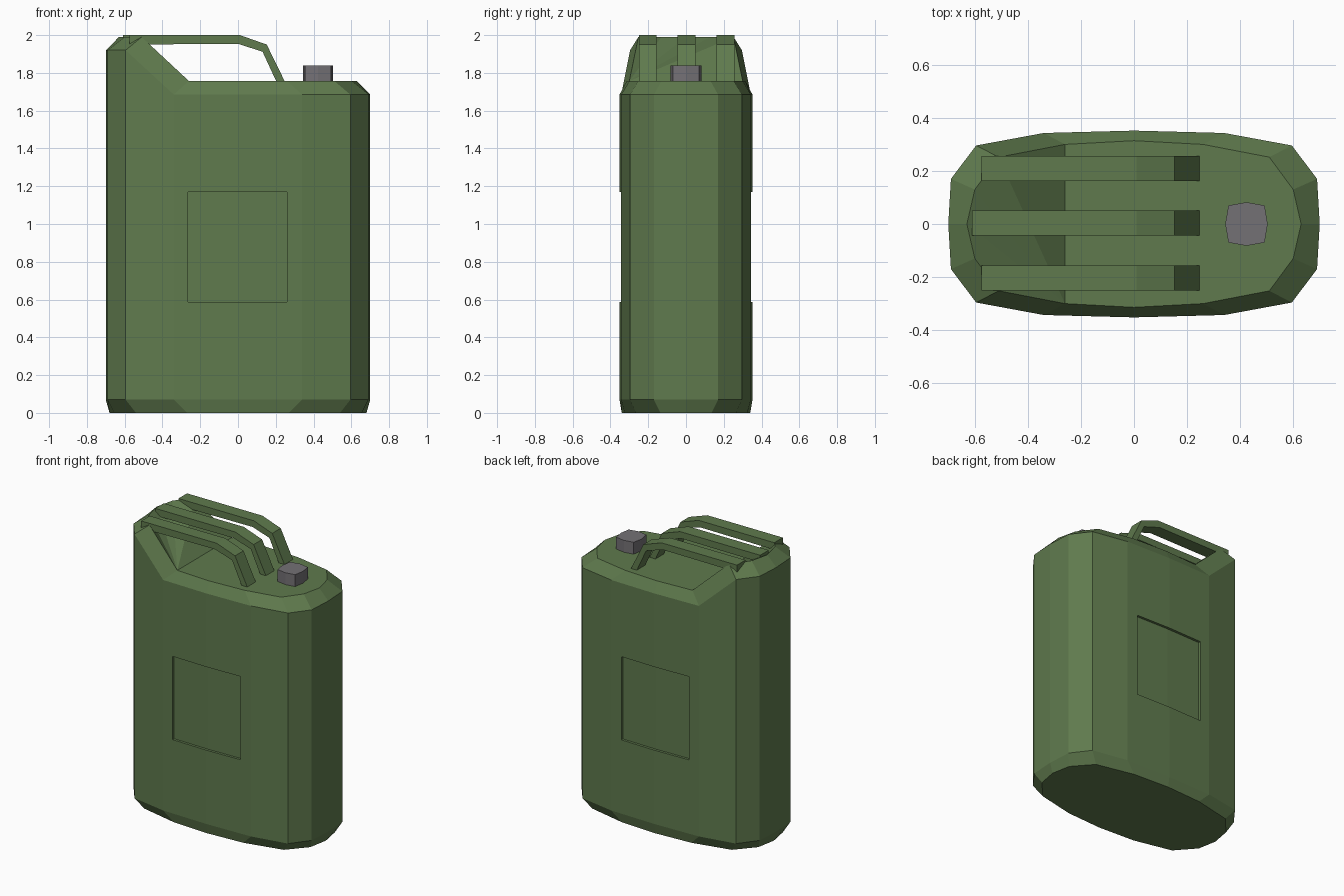
import bpy
import bmesh

default = bpy.data.objects.get("Cube")
if default:
    bpy.data.objects.remove(default, do_unlink=True)


def make_material(name, rgb):
    mat = bpy.data.materials.new(name)
    mat.use_nodes = True
    mat.diffuse_color = (*rgb, 1)
    mat.node_tree.nodes["Principled BSDF"].inputs["Base Color"].default_value = (*rgb, 1)
    return mat


GREEN = make_material("olive green", (0.115, 0.195, 0.075))
GREY = make_material("warm grey", (0.175, 0.165, 0.178))


def finish(bm, name, mat):
    bmesh.ops.recalc_face_normals(bm, faces=bm.faces)
    mesh = bpy.data.meshes.new(name)
    bm.to_mesh(mesh)
    bm.free()
    mesh.materials.append(mat)
    obj = bpy.data.objects.new(name, mesh)
    bpy.context.collection.objects.link(obj)
    return obj


def prism(name, points, offset, mat):
    """Extrude a closed outline by an offset vector."""
    bm = bmesh.new()
    face = bm.faces.new([bm.verts.new(p) for p in points])
    new = bmesh.ops.extrude_face_region(bm, geom=[face])["geom"]
    bmesh.ops.translate(bm, vec=offset,
                        verts=[v for v in new if isinstance(v, bmesh.types.BMVert)])
    return finish(bm, name, mat)


def full_ring(quarter):
    """Mirror a quarter outline, from +x to +y, into a closed ring."""
    half = quarter + [(-x, y) for x, y in reversed(quarter[:-1])]
    return half + [(x, -y) for x, y in reversed(half[1:-1])]


OUTER = full_ring([(0.70, 0), (0.69, 0.17), (0.595, 0.296), (0.34, 0.343), (0, 0.352)])
TOP = full_ring([(0.63, 0), (0.60, 0.13), (0.51, 0.252), (0.26, 0.30), (0, 0.314)])
BASE = full_ring([(0.68, 0), (0.655, 0.135), (0.54, 0.265), (0.27, 0.325), (0, 0.34)])


# Body: stacked rings, with a raised shoulder at the -x end
bm = bmesh.new()


def add_ring(outline, low, high):
    return [bm.verts.new((x, y, high if x < -0.4 else low)) for x, y in outline]


rings = [add_ring(BASE, 0, 0), add_ring(OUTER, 0.07, 0.07),
         add_ring(OUTER, 1.685, 1.92), add_ring(TOP, 1.757, 1.99)]
for lower, upper in zip(rings, rings[1:]):
    for i in range(len(lower)):
        j = (i + 1) % len(lower)
        bm.faces.new((lower[i], lower[j], upper[j], upper[i]))
bm.faces.new(rings[0])

# Flat deck plus the sloping shoulder, fanned from one deck corner
lid = rings[3]
bm.faces.new([v for v in lid if v.co.x > -0.4])
shoulder = lid[5:12]
for a, b in zip(shoulder[:-2], shoulder[1:-1]):
    bm.faces.new((shoulder[-1], a, b))
body = finish(bm, "can_body", GREEN)

# Recessed panels on the front and back
for side in (-1, 1):
    outline = [(-0.265, 0.328), (0, 0.334), (0.26, 0.328), (0.26, 0.5), (-0.265, 0.5)]
    cutter = prism("panel_cutter", [(x, side * y, 0.587) for x, y in outline],
                   (0, 0, 0.583), GREEN)
    cutter.hide_render = True
    mod = body.modifiers.new("panel", "BOOLEAN")
    mod.operation = "DIFFERENCE"
    mod.solver = "EXACT"
    mod.object = cutter
    bpy.context.view_layer.objects.active = body
    bpy.ops.object.modifier_apply(modifier=mod.name)
    bpy.data.objects.remove(cutter, do_unlink=True)

# Three bent carrying handles
for name, y, start in (("handle_front", -0.203, -0.575), ("handle_middle", 0.003, -0.61),
                       ("handle_back", 0.209, -0.575)):
    profile = [(start, 2.0), (0.01, 2.0), (0.152, 1.95), (0.25, 1.75),
               (0.205, 1.75), (0.13, 1.912), (0, 1.954), (start, 1.95)]
    prism(name, [(x, y - 0.047, z) for x, z in profile], (0, 0.094, 0), GREEN)

# Filler cap with gently bulged sides
cap = full_ring([(0.08, 0), (0.068, 0.07), (0, 0.082)])
prism("filler_cap", [(x + 0.424, y, 1.75) for x, y in cap], (0, 0, 0.09), GREY)
